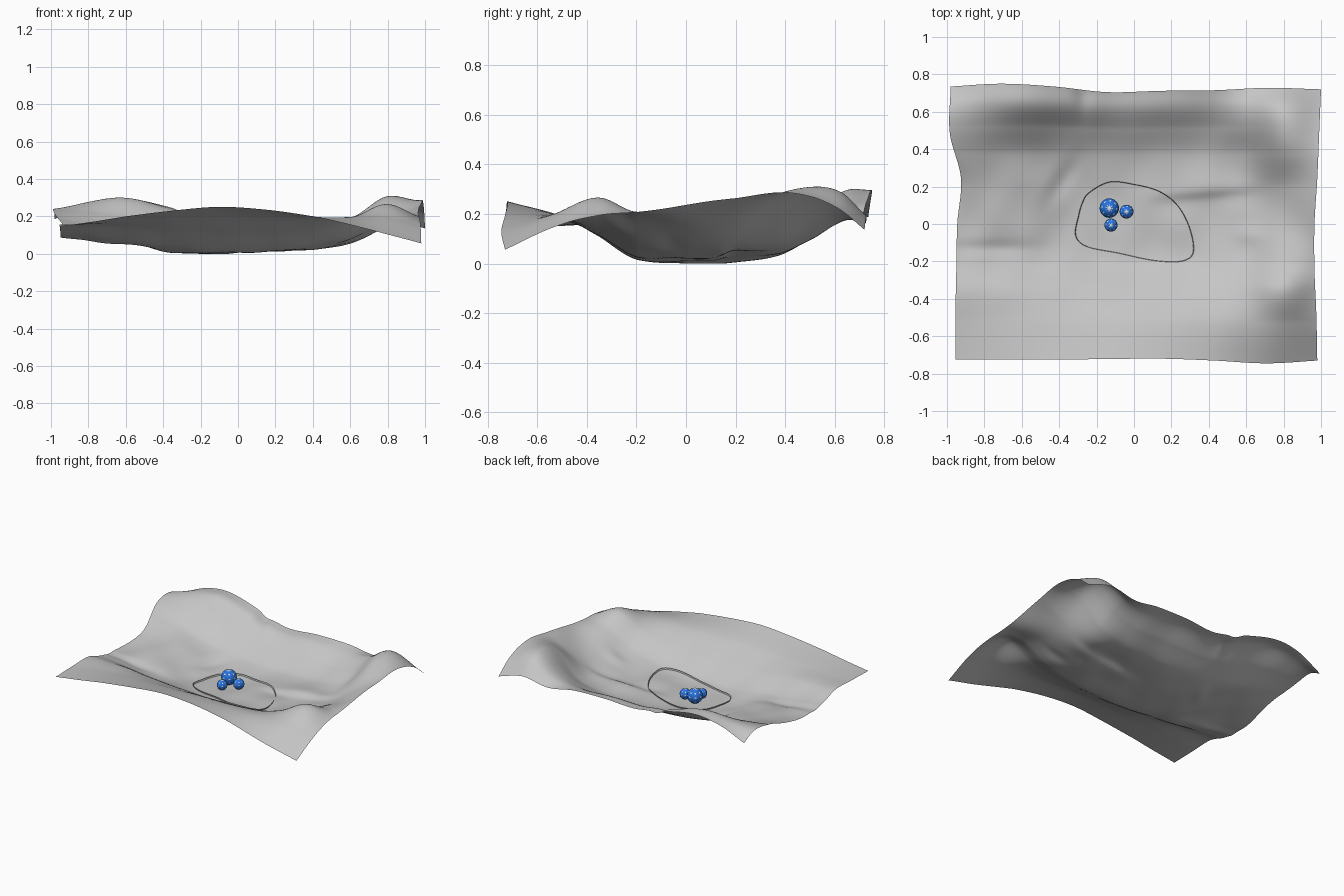
import bpy, bmesh, math
from mathutils import Vector, Matrix

if "Cube" in bpy.data.objects:
    bpy.data.objects.remove(bpy.data.objects["Cube"])


def material(name, rgb):
    m = bpy.data.materials.new(name)
    m.diffuse_color = (*rgb, 1)
    m.use_nodes = True
    m.node_tree.nodes["Principled BSDF"].inputs["Base Color"].default_value = m.diffuse_color
    return m


GREY = material("ground grey", (0.56, 0.56, 0.56))
BLUE = material("ball blue", (0.02, 0.17, 0.75))
PALE = material("ball pale", (0.75, 0.75, 0.68))

# Coarse relief: rows run front to back, columns left to right
XS = [-1, -.8, -.6, -.35, -.1, .15, .4, .6, .8, 1]
YS = [-.73, -.52, -.35, -.2, 0, .2, .38, .52, .63, .73]
RELIEF = [
    [.15, .175, .205, .235, .255, .24, .205, .16, .11, .06],
    [.155, .165, .18, .19, .20, .20, .195, .20, .205, .155],
    [.155, .155, .145, .125, .115, .115, .13, .18, .27, .20],
    [.11, .09, .065, .04, .02, .025, .05, .10, .20, .21],
    [.09, .09, .07, .01, .006, .02, .03, .065, .15, .24],
    [.115, .11, .085, .025, .008, .025, .045, .065, .17, .27],
    [.19, .155, .11, .06, .04, .04, .055, .10, .27, .29],
    [.235, .23, .205, .14, .11, .11, .11, .17, .31, .27],
    [.24, .28, .295, .23, .175, .18, .17, .195, .29, .22],
    [.19, .275, .30, .25, .19, .20, .195, .165, .195, .14],
]


def spline(vals, t):
    """Catmull-Rom value at index t."""
    n = len(vals)
    i = max(0, min(n - 2, int(t)))
    f = t - i
    b, c = vals[i], vals[i + 1]
    a = vals[i - 1] if i > 0 else 2 * b - c
    d = vals[i + 2] if i + 2 < n else 2 * c - b
    return b + .5 * f * (c - a + f * (2*a - 5*b + 4*c - d + f * (3*(b - c) + d - a)))


def index_of(knots, v):
    for i in range(len(knots) - 1):
        if v <= knots[i + 1] or i == len(knots) - 2:
            return i + (v - knots[i]) / (knots[i + 1] - knots[i])


def bump(x, y, cx, cy, rx, ry):
    return math.exp(-((x - cx) / rx) ** 2 - ((y - cy) / ry) ** 2)


def height(x, y):
    tx, ty = index_of(XS, x), index_of(YS, y)
    z = spline([spline(row, tx) for row in RELIEF], ty)
    # small step running from the pond to the right
    fade = math.exp(-((x - .38) / .27) ** 4)
    d = y - (.13 + .09 * (x - .1))
    z += .012 * fade * math.exp(-(d / .09) ** 2) * math.tanh(d / .03)
    # gully and valley on the left, notch in the back rim, wrinkles near the pond
    z -= .015 * math.exp(-((x + .40 - .55 * (y - .2)) / .06) ** 2 - ((y - .22) / .12) ** 2)
    z -= .014 * bump(x, y, -.8, -.13, .25, .04)
    z -= .02 * bump(x, y, -.27, .70, .05, .12)
    z += .012 * bump(x, y, .62, -.06, .08, .05)
    z += .004 * math.sin(19 * x + 4 * y) * math.sin(15 * y - 5 * x) * math.exp(-(y / .4) ** 2)
    return max(z, .004)


def finish(bm, name, mats):
    bmesh.ops.recalc_face_normals(bm, faces=bm.faces)
    if name in ("terrain", "pond_bed") and sum(f.normal.z for f in bm.faces) < 0:
        bmesh.ops.reverse_faces(bm, faces=bm.faces)
    me = bpy.data.meshes.new(name)
    bm.to_mesh(me)
    bm.free()
    ob = bpy.data.objects.new(name, me)
    bpy.context.collection.objects.link(ob)
    for m in mats:
        me.materials.append(m)
    for p in me.polygons:
        p.use_smooth = True
    return ob


# Terrain sheet with a wavy outline
LEFT = [-.955, -.955, -.95, -.945, -.925, -.985, -.98]
RIGHT = [.98, .975, .965, .965, .98, .99, 1.0]
FRONT = [-.725, -.725, -.725, -.722, -.72, -.73, -.745, -.73]
BACK = [.735, .75, .735, .705, .712, .715, .728, .72]
NX, NY = 150, 112
bm = bmesh.new()
grid = []
for j in range(NY + 1):
    v = j / NY
    row = []
    for i in range(NX + 1):
        u = i / NX
        lx, rx = spline(LEFT, v * 6), spline(RIGHT, v * 6)
        fy, by = spline(FRONT, u * 7), spline(BACK, u * 7)
        x, y = -1 + 2 * u, -.73 + 1.46 * v
        # only the outer band follows the wavy outline
        wx, wy = abs(2 * u - 1) ** 4, abs(2 * v - 1) ** 4
        px = x + wx * ((lx + 1) if u < .5 else (rx - 1))
        py = y + wy * ((fy + .73) if v < .5 else (by - .73))
        row.append(bm.verts.new((px, py, height(x, y))))
    grid.append(row)
for j in range(NY):
    for i in range(NX):
        bm.faces.new((grid[j][i], grid[j][i+1], grid[j+1][i+1], grid[j+1][i]))
finish(bm, "terrain", [GREY])

# Pond bed: a loose patch lying just over the sheet, with a low upright rim
OUTLINE = [(-.24, .165), (-.13, .223), (0, .21), (.13, .175), (.23, .10), (.295, -.02),
           (.315, -.15), (.25, -.198), (.10, -.193), (-.08, -.155), (-.25, -.12),
           (-.31, -.06), (-.295, .04), (-.275, .11)]
n = len(OUTLINE)
wrapped = [OUTLINE[-1]] + OUTLINE + OUTLINE[:2]
STEPS, RINGS = 84, 14


def pond_point(s, k, lift):
    t = 1 + s * n / STEPS
    x = k * spline([p[0] for p in wrapped], t)
    y = k * spline([p[1] for p in wrapped], t)
    return x, y, height(x, y) + lift


bm = bmesh.new()
loops = [[bm.verts.new(pond_point(s, r / RINGS, .003)) for s in range(STEPS)]
         for r in range(1, RINGS + 1)]
hub = bm.verts.new((0, 0, height(0, 0) + .003))
for s in range(STEPS):
    e = (s + 1) % STEPS
    bm.faces.new((hub, loops[0][e], loops[0][s]))
    for a, b in zip(loops, loops[1:]):
        bm.faces.new((a[s], a[e], b[e], b[s]))
finish(bm, "pond_bed", [GREY])

bm = bmesh.new()
low_loop, top_loop = [[bm.verts.new(pond_point(s, k, h)) for s in range(STEPS)]
                      for k, h in ((1, .004), (1.012, .014))]
for s in range(STEPS):
    e = (s + 1) % STEPS
    bm.faces.new((low_loop[s], low_loop[e], top_loop[e], top_loop[s]))
finish(bm, "pond_rim", [GREY])


# Speckled blue balls
def ball(name, x, y, z, r):
    bm = bmesh.new()
    bmesh.ops.create_uvsphere(bm, u_segments=24, v_segments=16, radius=r)
    for f in bm.faces:
        c = f.calc_center_median().normalized()
        ring = int(math.acos(c.z) / math.pi * 16)
        seg = int((math.atan2(c.y, c.x) + math.pi) / (2 * math.pi) * 24)
        cap = abs(c.z) > .96
        speck = ring % 3 == 1 and (seg + ring) % 3 == 0
        f.material_index = 1 if cap or speck else 0
    bmesh.ops.translate(bm, verts=bm.verts, vec=(x, y, z))
    finish(bm, name, [BLUE, PALE])


ball("large_ball", -.132, .085, .060, .052)
ball("right_ball", -.04, .066, .042, .037)
ball("front_ball", -.123, -.006, .040, .035)

# Rest the lowest point on z = 0
low = min(v.co.z for v in bpy.data.objects["terrain"].data.vertices)
for ob in bpy.data.objects:
    ob.data.transform(Matrix.Translation(Vector((0, 0, -low))))
